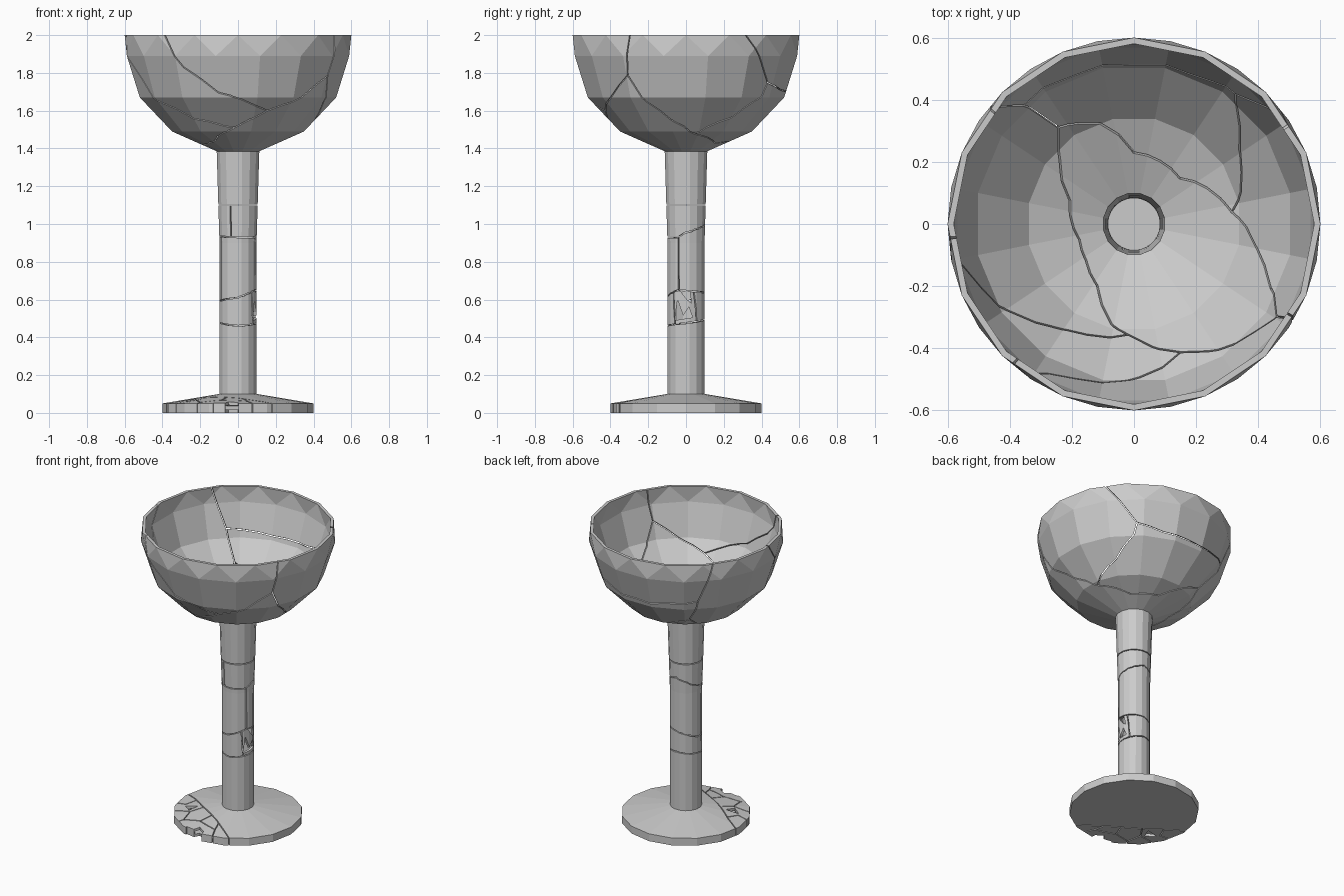
import bpy, bmesh
from math import sin, cos, radians, pi, ceil
from mathutils import Vector

if "Cube" in bpy.data.objects:
    bpy.data.objects.remove(bpy.data.objects["Cube"])

N = 16


def lathe(name, rings, closed):
    """Revolve (radius, height, half-step twist) rings into a faceted solid."""
    bm = bmesh.new()
    rows = []
    for r, z, t in rings:
        count = N if r > 0 else 1
        rows.append([bm.verts.new((r * cos((i + t / 2) * 2 * pi / N),
                                   r * sin((i + t / 2) * 2 * pi / N), z)) for i in range(count)])
    pairs = [(k, k + 1) for k in range(len(rows) - 1)]
    if closed:
        pairs.append((len(rows) - 1, 0))
    for k, m in pairs:
        a, b = rows[k], rows[m]
        if len(a) > len(b):
            a, b, k, m = b, a, m, k
        twist = rings[k][2] - rings[m][2]
        if twist < 0:
            a, b = b, a
        for i in range(N):
            j = (i + 1) % N
            if len(a) == 1 or len(b) == 1:
                ring, pole = (b, a) if len(a) == 1 else (a, b)
                bm.faces.new((pole[0], ring[i], ring[j]))
            elif twist:
                bm.faces.new((b[i], b[j], a[i]))
                bm.faces.new((a[i], b[j], a[j]))
            else:
                bm.faces.new((a[i], a[j], b[j], b[i]))
    return to_object(bm, name)


def to_object(bm, name):
    bmesh.ops.recalc_face_normals(bm, faces=bm.faces[:])
    mesh = bpy.data.meshes.new(name)
    bm.to_mesh(mesh)
    bm.free()
    ob = bpy.data.objects.new(name, mesh)
    bpy.context.collection.objects.link(ob)
    return ob


def prism(bm, bottom, top):
    lo = [bm.verts.new(p) for p in bottom]
    hi = [bm.verts.new(p) for p in top]
    bm.faces.new(lo)
    bm.faces.new(hi)
    n = len(lo)
    for i in range(n):
        j = (i + 1) % n
        bm.faces.new((lo[i], lo[j], hi[j], hi[i]))


def crack(bm, inner, outer, w=0.003):
    """Thin blades running through the wall along a path."""
    for a, b, c, d in zip(inner, inner[1:], outer[1:], outer):
        run = (c - d).normalized()
        n = (d - a).cross(run).normalized() * w
        e = run * w * 0.7
        quad = [a - e, b + e, c + e, d - e]
        prism(bm, [p - n for p in quad], [p + n for p in quad])


def cut(ob, bm):
    bmesh.ops.triangulate(bm, faces=bm.faces[:])
    cutter = to_object(bm, "crack_cutter")
    cutter.hide_render = True
    mod = ob.modifiers.new("cracks", 'BOOLEAN')
    mod.operation, mod.solver, mod.object = 'DIFFERENCE', 'EXACT', cutter
    mod.use_self = True
    dg = bpy.context.evaluated_depsgraph_get()
    mesh = bpy.data.meshes.new_from_object(ob.evaluated_get(dg))
    ob.modifiers.clear()
    if len(mesh.polygons) > 20:
        ob.data = mesh
    bpy.data.objects.remove(cutter)


def dense(path, step=12):
    out = [path[0]]
    for (a0, z0), (a1, z1) in zip(path, path[1:]):
        k = max(1, ceil(abs(a1 - a0) / step))
        out += [(a0 + (a1 - a0) * i / k, z0 + (z1 - z0) * i / k) for i in range(1, k + 1)]
    return out


def radius_at(z, prof):
    for (r0, z0), (r1, z1) in zip(prof, prof[1:]):
        if z <= z1:
            return r0 + (r1 - r0) * (z - z0) / (z1 - z0)
    return prof[-1][0]


def polar(a, r, z):
    return Vector((r * cos(radians(a)), r * sin(radians(a)), z))


# Bowl: thin faceted cup with a zigzag row under the rim
bowl = lathe("bowl", [(0.115, 1.385, 1), (0.356, 1.49, 1), (0.53, 1.67, 1), (0.6, 1.89, 1), (0.6, 2.0, 0),
                      (0.58, 2.0, 0), (0.58, 1.893, 1), (0.512, 1.68, 1), (0.345, 1.508, 1),
                      (0.1, 1.4, 1)], True)
bowl_prof = [(0.115, 1.385), (0.35, 1.49), (0.52, 1.67), (0.59, 1.89), (0.6, 2.03)]
bowl_cracks = [
    [(142, 2.02), (133, 1.73), (128, 1.55), (90, 1.44), (45, 1.43), (7, 1.48), (-10, 1.55), (-25, 1.65),
     (-33, 1.79), (-30, 2.02)],
    [(128, 1.55), (139, 1.48), (160, 1.435), (196, 1.418), (217, 1.423), (239, 1.44), (267, 1.51)],
    [(183, 2.02), (193, 1.87), (213, 1.66), (237, 1.56), (267, 1.51), (290, 1.60), (310, 1.67), (327, 1.79)],
    [(7, 1.48), (35, 1.57), (50, 1.68), (52, 1.75), (31, 2.02)],
    [(52, 1.75), (70, 1.71), (100, 1.70), (133, 1.73)],
    [(228, 2.02), (240, 1.83), (259, 1.70), (272, 1.66), (290, 1.60)],
]
bm = bmesh.new()
centre = Vector((0, 0, 2))
for path in bowl_cracks:
    pts = [polar(a, radius_at(z, bowl_prof), z) - centre for a, z in dense(path)]
    crack(bm, [centre + p * 0.88 for p in pts], [centre + p * 1.1 for p in pts])
cut(bowl, bm)

# Stem: hollow tube, broken by ring cracks, with a hole on the right side
stem = lathe("stem", [(0.099, 0.1, 1), (0.1, 0.9, 1), (0.115, 1.385, 1),
                      (0.1, 1.4, 1), (0.085, 0.9, 1), (0.084, 0.1, 1)], True)
stem_cracks = [
    [(0, 1.10), (360, 1.10)],
    [(-90, 0.93), (-24, 0.93), (0, 0.955), (90, 1.0), (180, 0.935), (270, 0.93)],
    [(-90, 0.61), (-24, 0.65), (90, 0.635), (180, 0.59), (270, 0.61)],
    [(-90, 0.46), (0, 0.475), (90, 0.495), (180, 0.48), (270, 0.46)],
    [(247, 1.10), (248, 0.93)],
    [(-24, 0.93), (-23, 0.65)],
    [(205, 0.93), (204, 0.60)],
    [(-42, 0.64), (-36, 0.475)],
    [(25, 0.64), (34, 0.485)],
]
bm = bmesh.new()
for path in stem_cracks:
    path = dense(path, 22.5)
    crack(bm, [polar(a, 0.06, z) for a, z in path], [polar(a, 0.14, z) for a, z in path])
for hole in ([(-0.06, 0.49), (0.035, 0.505), (0.015, 0.56), (-0.015, 0.515), (-0.045, 0.6)],
             [(-0.03, 0.645), (0.02, 0.64), (0.03, 0.58), (0.005, 0.6)]):
    prism(bm, [(0.04, y, z) for y, z in hole], [(0.15, y, z) for y, z in hole])
cut(stem, bm)

# Foot: hollow disc, shattered at the front left
foot = lathe("foot", [(0, 0, 0), (0.4, 0, 0), (0.4, 0.05, 0), (0.1, 0.1, 0), (0.084, 0.098, 0),
                      (0.084, 0.082, 0), (0.382, 0.036, 0), (0.382, 0.018, 0), (0, 0.018, 0)], False)
foot_cracks = [
    [(-0.43, 0.05), (-0.3, -0.03), (-0.18, -0.12), (0.0, -0.23), (0.22, -0.38)],
    [(-0.17, -0.125), (-0.22, -0.2), (-0.30, -0.21), (-0.37, -0.23)],
    [(-0.28, -0.045), (-0.31, -0.12), (-0.43, -0.11)],
    [(-0.06, -0.195), (-0.09, -0.28), (-0.2, -0.3), (-0.24, -0.37)],
    [(-0.22, -0.2), (-0.2, -0.3)],
    [(0.03, -0.25), (0.05, -0.32), (0.1, -0.44)],
    [(-0.09, -0.28), (0.0, -0.31), (0.05, -0.32)],
]
bm = bmesh.new()
for path in foot_cracks:
    crack(bm, [Vector((x, y, -0.05)) for x, y in path], [Vector((x, y, 0.15)) for x, y in path])
for hole in ([(-0.30, -0.14), (-0.24, -0.185), (-0.215, -0.12)],
             [(-0.15, -0.45), (-0.13, -0.365), (-0.07, -0.375), (-0.05, -0.34), (0.0, -0.37), (0.01, -0.45)]):
    prism(bm, [(x, y, -0.06) for x, y in hole], [(x, y, 0.16) for x, y in hole])
cut(foot, bm)
